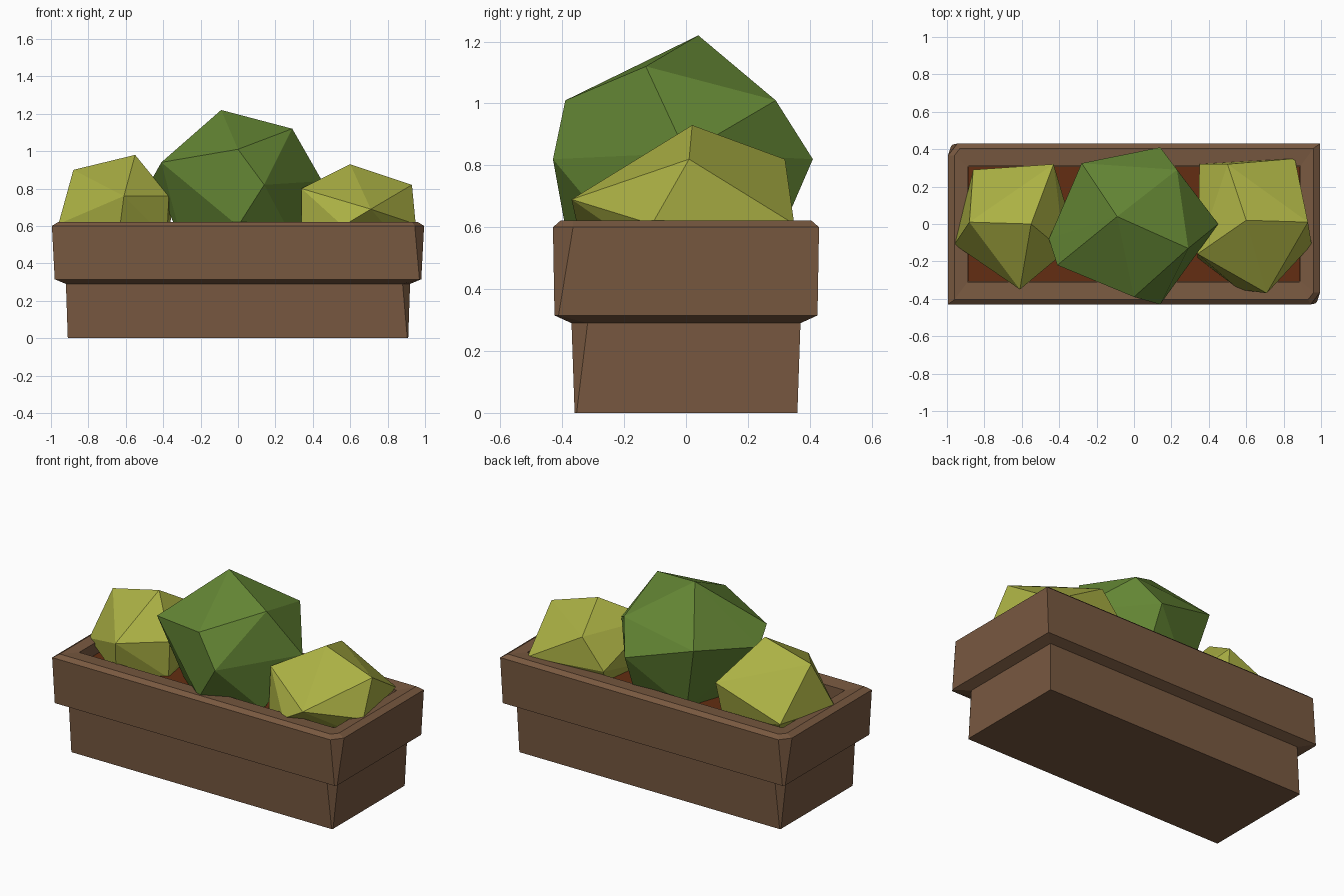
import bpy, bmesh


def material(name, rgb):
    m = bpy.data.materials.new(name)
    m.diffuse_color = (*rgb, 1)
    return m


WOOD = material("brown wood", (0.19, 0.10, 0.052))
SOIL = material("red brown soil", (0.125, 0.027, 0.006))
GREEN = material("leaf green", (0.125, 0.235, 0.034))
LIME = material("yellow green", (0.41, 0.44, 0.058))


def finish(name, bm, mat):
    bmesh.ops.recalc_face_normals(bm, faces=bm.faces[:])
    mesh = bpy.data.meshes.new(name)
    bm.to_mesh(mesh)
    bm.free()
    mesh.materials.append(mat)
    ob = bpy.data.objects.new(name, mesh)
    bpy.context.collection.objects.link(ob)
    return ob


def outline(x, y, chip):
    """Rectangle with the front right and back left corners chipped."""
    c = chip
    return [(-x, -y), (x - c, -y), (x, -y + c * 1.3),
            (x, y), (-x + c, y), (-x, y - c * 1.3)]


def loft(name, rings, mat):
    bm = bmesh.new()
    loops = [[bm.verts.new((px, py, z)) for px, py in outline(x, y, chip)]
             for x, y, z, chip in rings]
    for a, b in zip(loops, loops[1:]):
        for i in range(6):
            j = (i + 1) % 6
            bm.faces.new((a[i], a[j], b[j], b[i]))
    bm.faces.new(loops[0][::-1])
    bm.faces.new(loops[-1])
    return finish(name, bm, mat)


def bush(name, points, mat):
    bm = bmesh.new()
    for p in points:
        bm.verts.new(p)
    res = bmesh.ops.convex_hull(bm, input=bm.verts[:])
    loose = [v for v in bm.verts if not v.link_faces]
    bmesh.ops.delete(bm, geom=loose, context='VERTS')
    return finish(name, bm, mat)


# Planter: narrow base, overhanging rim, open top with inner walls
loft("planter_box", [
    (0.91, 0.36, 0.00, 0.005),
    (0.92, 0.37, 0.29, 0.04),
    (0.98, 0.425, 0.315, 0.01),
    (0.995, 0.43, 0.60, 0.05),
    (0.96, 0.405, 0.622, 0.03),
    (0.89, 0.31, 0.615, 0.005),
    (0.89, 0.31, 0.48, 0.005),
], WOOD)

# Soil inside the planter
loft("soil", [(0.888, 0.308, 0.49, 0.005), (0.888, 0.308, 0.54, 0.005)], SOIL)

# Large middle bush
bush("middle_bush", [
    (-0.09, 0.04, 1.22),
    (0.29, -0.13, 1.12), (0, -0.39, 1.01), (-0.41, -0.22, 0.94),
    (-0.28, 0.325, 0.94), (0.23, 0.29, 1.01),
    (0.14, 0.41, 0.82), (0.45, 0, 0.84), (0.14, -0.43, 0.82),
    (-0.455, -0.08, 0.86),
    (0, -0.39, 0.60), (0.30, -0.18, 0.52), (0.15, 0.28, 0.52),
    (-0.18, 0.25, 0.52), (-0.30, -0.10, 0.52),
], GREEN)

# Small left bush
bush("left_bush", [
    (-0.55, 0, 0.98), (-0.88, 0.01, 0.90),
    (-0.61, -0.35, 0.76), (-0.37, -0.15, 0.76), (-0.43, 0.32, 0.78),
    (-0.86, 0.29, 0.62), (-0.96, -0.11, 0.61), (-0.35, 0.05, 0.68),
    (-0.64, -0.30, 0.53), (-0.38, -0.15, 0.53), (-0.45, 0.27, 0.53),
    (-0.80, 0.24, 0.53), (-0.86, -0.12, 0.53),
], LIME)

# Small right bush
bush("right_bush", [
    (0.60, 0.02, 0.93), (0.93, 0.01, 0.82),
    (0.71, -0.37, 0.69), (0.34, -0.16, 0.80), (0.50, 0.32, 0.82),
    (0.86, 0.35, 0.61), (0.95, -0.11, 0.61), (0.35, 0.32, 0.64),
    (0.56, -0.35, 0.60), (0.34, -0.18, 0.53), (0.40, 0.27, 0.53),
    (0.80, 0.27, 0.53), (0.85, -0.14, 0.53),
], LIME)
